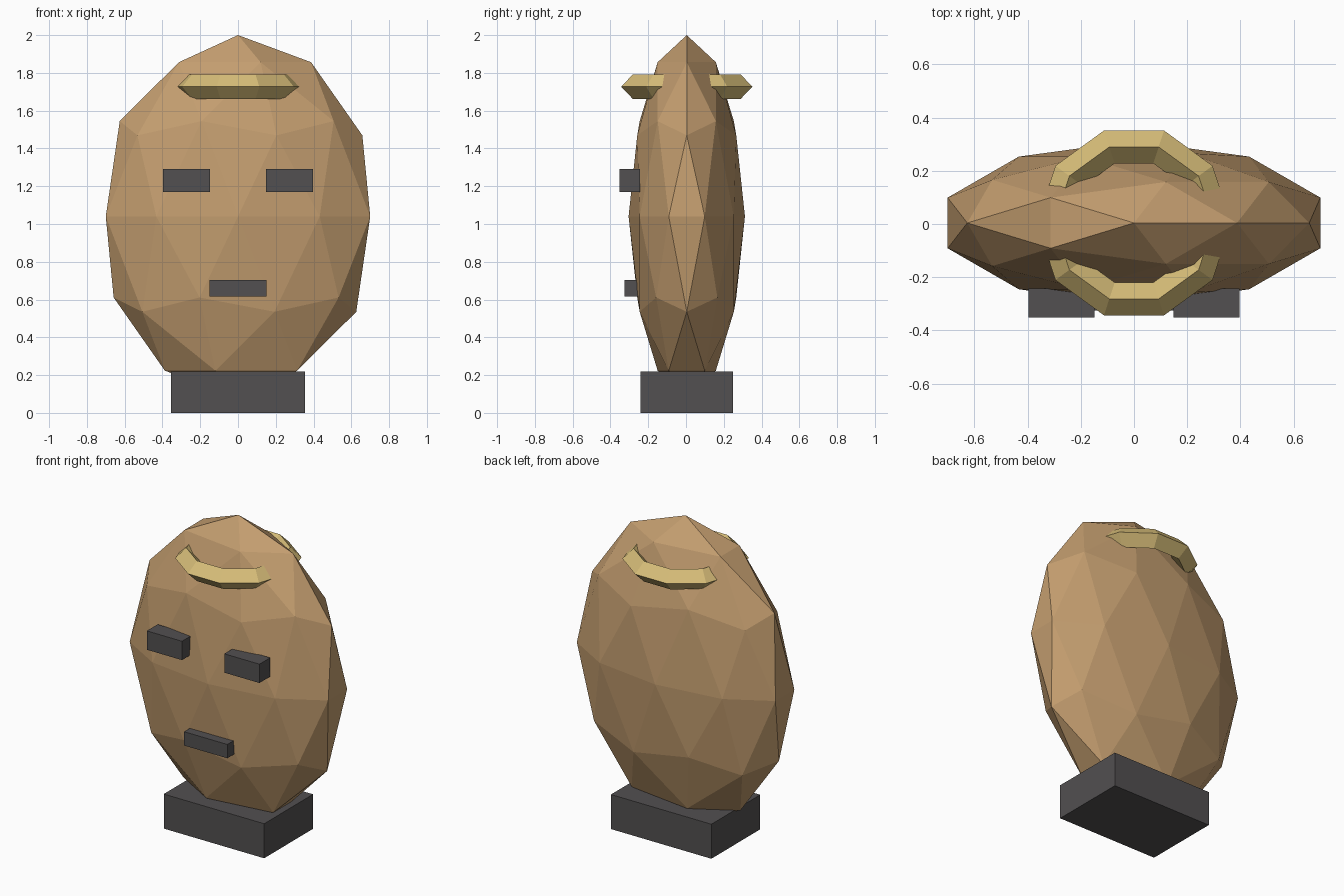
import bpy
from mathutils import Vector

default = bpy.data.objects.get("Cube")
if default:
    bpy.data.objects.remove(default, do_unlink=True)


def material(name, colour):
    mat = bpy.data.materials.new(name)
    mat.use_nodes = True
    mat.diffuse_color = colour
    for node in mat.node_tree.nodes:
        if node.type == 'BSDF_PRINCIPLED':
            node.inputs["Base Color"].default_value = colour
    return mat


tan = material("warm tan", (0.55, 0.34, 0.16, 1))
gold = material("pale gold", (0.68, 0.51, 0.19, 1))
charcoal = material("charcoal", (0.085, 0.08, 0.082, 1))


def finish(name, mat):
    obj = bpy.context.object
    obj.name = name
    obj.data.name = name
    obj.data.materials.append(mat)
    return obj


def box(name, low, high, mat):
    """Box spanning two opposite corners."""
    low, high = Vector(low), Vector(high)
    bpy.ops.mesh.primitive_cube_add(size=1, location=(low + high) / 2)
    obj = finish(name, mat)
    obj.scale = high - low
    return obj


MID_Y = 0.004  # shared depth centre of head, crown ring and base

# Faceted egg-shaped head
bpy.ops.mesh.primitive_ico_sphere_add(subdivisions=2, radius=1, location=(0, MID_Y, 1.04))
finish("head", tan).scale = (0.736, 0.308, 0.96)

# Ring passing through the head, with a diamond cross-section
bpy.ops.mesh.primitive_torus_add(major_segments=10, minor_segments=4, major_radius=0.30,
                                 minor_radius=0.065, location=(0, MID_Y, 1.727))
finish("crown_ring", gold)

# Base block
box("base", (-0.354, MID_Y - 0.246, 0), (0.354, MID_Y + 0.246, 0.22), charcoal)

# Face blocks
for side, name in ((1, "left_eye"), (-1, "right_eye")):
    x = side * 0.273
    box(name, (x - 0.124, -0.351, 1.17), (x + 0.124, -0.243, 1.29), charcoal)
box("mouth", (-0.152, -0.325, 0.615), (0.152, -0.22, 0.703), charcoal)
